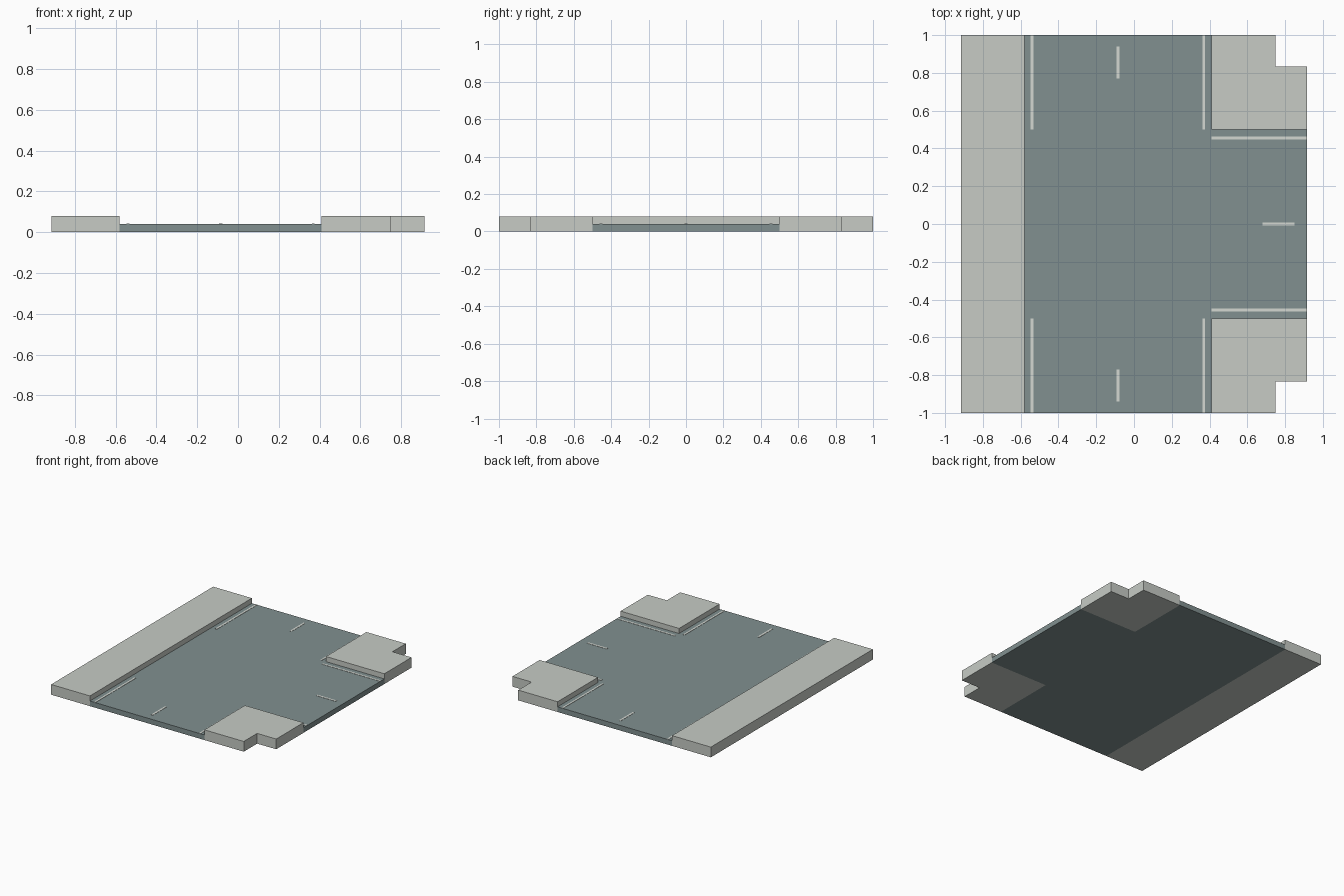
import bpy
import bmesh

cube = bpy.data.objects.get("Cube")
if cube:
    bpy.data.objects.remove(cube, do_unlink=True)


def material(name, rgb):
    mat = bpy.data.materials.new(name)
    mat.use_nodes = True
    mat.diffuse_color = (*rgb, 1)
    mat.node_tree.nodes["Principled BSDF"].inputs["Base Color"].default_value = (*rgb, 1)
    return mat


PAVING = material("pale paving", (0.57, 0.60, 0.56))
ASPHALT = material("grey asphalt", (0.22, 0.28, 0.28))
PAINT = material("road paint", (0.66, 0.69, 0.65))


def slab(name, outline, bottom, top, mat):
    """Extrude a flat outline into a solid slab."""
    bm = bmesh.new()
    face = bm.faces.new([bm.verts.new((x, y, bottom)) for x, y in outline])
    grown = bmesh.ops.extrude_face_region(bm, geom=[face])["geom"]
    bmesh.ops.translate(bm, vec=(0, 0, top - bottom),
                        verts=[v for v in grown if isinstance(v, bmesh.types.BMVert)])
    bmesh.ops.recalc_face_normals(bm, faces=bm.faces)
    mesh = bpy.data.meshes.new(name)
    bm.to_mesh(mesh)
    bm.free()
    mesh.materials.append(mat)
    obj = bpy.data.objects.new(name, mesh)
    bpy.context.collection.objects.link(obj)
    return obj


def rect(x0, x1, y0, y1):
    return [(x0, y0), (x1, y0), (x1, y1), (x0, y1)]


EDGE, LEFT, RIGHT, MOUTH = 0.915, -0.58, 0.41, 0.5
ROAD_TOP, KERB_TOP = 0.04, 0.08

# T-shaped road bed
slab("road", [(LEFT, -1), (RIGHT, -1), (RIGHT, -MOUTH), (EDGE, -MOUTH),
              (EDGE, MOUTH), (RIGHT, MOUTH), (RIGHT, 1), (LEFT, 1)],
     0, ROAD_TOP, ASPHALT)

# Long pavement on the closed side
slab("long_pavement", rect(-EDGE, LEFT, -1, 1), 0, KERB_TOP, PAVING)


def line(name, x0, x1, y0, y1):
    slab(name, rect(x0, x1, y0, y1), ROAD_TOP, ROAD_TOP + 0.002, PAINT)


for side, s in (("front", -1), ("back", 1)):
    # Corner pavement with its outer corner cut away
    corner = [(RIGHT, MOUTH), (EDGE, MOUTH), (EDGE, 0.835),
              (0.75, 0.835), (0.75, 1), (RIGHT, 1)]
    slab(side + "_corner_pavement", [(x, y * s) for x, y in corner],
         0, KERB_TOP, PAVING)

    # Edge lines and lane dash
    near, far = sorted((s * MOUTH, s))
    line(side + "_edge_line_right", -0.547, -0.532, near, far)
    line(side + "_edge_line_left", 0.362, 0.376, near, far)
    line(side + "_branch_edge_line", RIGHT, EDGE, *sorted((s * 0.447, s * 0.462)))
    line(side + "_lane_dash", -0.093, -0.077, *sorted((s * 0.77, s * 0.94)))

line("branch_lane_dash", 0.68, 0.85, -0.008, 0.008)
